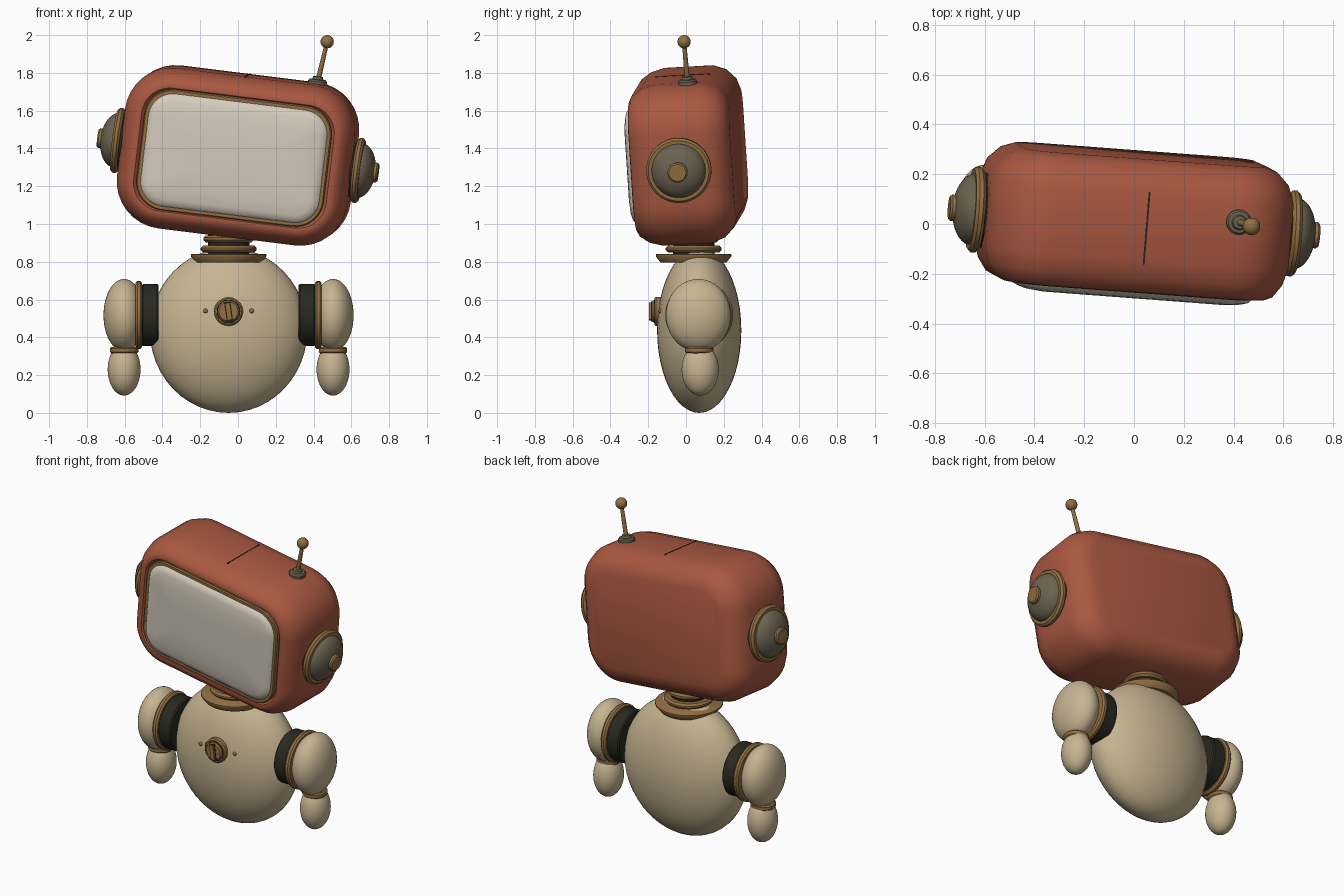
import bpy, bmesh, math
from mathutils import Matrix, Vector, Euler

if "Cube" in bpy.data.objects:
    bpy.data.objects.remove(bpy.data.objects["Cube"])


def mat(name, r, g, b):
    m = bpy.data.materials.new(name)
    m.diffuse_color = (r, g, b, 1)
    m.use_nodes = True
    m.node_tree.nodes["Principled BSDF"].inputs["Base Color"].default_value = m.diffuse_color
    return m


RED = mat("brick_red", .40, .098, .053)
CREAM = mat("warm_cream", .57, .46, .285)
BRASS = mat("brass", .285, .16, .055)
SCREEN = mat("pale_screen", .68, .61, .52)
GREY = mat("olive_grey", .15, .125, .08)
DARK = mat("near_black", .022, .022, .015)


def finish(bm, name, material, matrix=Matrix(), angle=40):
    bmesh.ops.recalc_face_normals(bm, faces=bm.faces)
    me = bpy.data.meshes.new(name)
    bm.to_mesh(me)
    bm.free()
    me.materials.append(material)
    ob = bpy.data.objects.new(name, me)
    bpy.context.collection.objects.link(ob)
    ob.matrix_world = matrix
    bpy.ops.object.select_all(action='DESELECT')
    ob.select_set(True)
    bpy.context.view_layer.objects.active = ob
    bpy.ops.object.shade_smooth_by_angle(angle=math.radians(angle))
    return ob


def skin(bm, rings):
    """Bridge rings of equal length and cap both ends."""
    n = len(rings[0])
    vs = [[bm.verts.new(p) for p in ring] for ring in rings]
    for a, b in zip(vs, vs[1:]):
        for i in range(n):
            j = (i + 1) % n
            bm.faces.new((a[i], a[j], b[j], b[i]))
    bm.faces.new(vs[0])
    bm.faces.new(vs[-1])


def rounded_slab(name, w, h, r, layers, material, matrix):
    """Rounded rectangle in xz, lofted through (y, inset) layers."""
    rings = []
    for y, d in layers:
        rr = max(r - d, .03)
        cx, cz = w / 2 - d - rr, h / 2 - d - rr
        ring = []
        for k, (sx, sz) in enumerate(((1, 1), (-1, 1), (-1, -1), (1, -1))):
            for s in range(9):
                a = (k + s / 8) * math.pi / 2
                ring.append((sx * cx + rr * math.cos(a), y, sz * cz + rr * math.sin(a)))
        rings.append(ring)
    bm = bmesh.new()
    skin(bm, rings)
    return finish(bm, name, material, matrix)


def lathe(name, profile, material, matrix, n=40):
    """Spin (radius, height) points about local z."""
    bm = bmesh.new()
    skin(bm, [[(r * math.cos(t * math.tau / n), r * math.sin(t * math.tau / n), z)
               for t in range(n)] for r, z in profile])
    return finish(bm, name, material, matrix)


def disc(name, r, z0, z1, material, matrix, b=.008):
    lathe(name, [(r - b, z0), (r, z0 + b), (r, z1 - b), (r - b, z1)], material, matrix)


def ellipsoid(name, centre, radii, material):
    bm = bmesh.new()
    bmesh.ops.create_uvsphere(bm, u_segments=40, v_segments=24, radius=1)
    bmesh.ops.scale(bm, vec=radii, verts=bm.verts)
    return finish(bm, name, material, Matrix.Translation(centre), 60)


def box(name, centre, size, material, matrix):
    bm = bmesh.new()
    bmesh.ops.create_cube(bm, size=1)
    bmesh.ops.scale(bm, vec=size, verts=bm.verts)
    return finish(bm, name, material, matrix @ Matrix.Translation(centre))


def along(direction, origin):
    q = Vector(direction).to_track_quat('Z', 'Y')
    return Matrix.Translation(origin) @ q.to_matrix().to_4x4()


# Tilted head with rounded rims
HEAD = Matrix.Translation((0, .01, 1.363)) @ Euler(
    [math.radians(a) for a in (3.2, 7.1, -4.3)]).to_matrix().to_4x4()
rounded_slab("head_shell", 1.23, .856, .25,
             [(-.24, .12), (-.262, .10), (-.264, .085), (-.25, .055), (-.2, .02), (-.13, 0),
              (.13, 0), (.2, .025), (.25, .075), (.27, .13)], RED, HEAD)
rounded_slab("screen_trim", 1.0, .645, .15,
             [(-.2, 0), (-.262, 0), (-.268, .006), (-.268, .03)], BRASS, HEAD)
rounded_slab("screen", .955, .60, .13,
             [(-.2, 0), (-.268, 0), (-.282, .012), (-.29, .04), (-.297, .1), (-.301, .2)],
             SCREEN, HEAD)
box("top_seam", (0, 0, .425), (.007, .29, .009), DARK, HEAD)

# Ears on both ends of the head
for side, s in (("left", -1), ("right", 1)):
    M = HEAD @ along((s, 0, 0), (0, 0, 0))
    disc(side + "_ear_spacer", .15, .57, .63, DARK, M)
    disc(side + "_ear_ring", .173, .622, .662, BRASS, M, .012)
    dome = [(.145 * math.cos(a), .65 + .085 * math.sin(a))
            for a in [i * math.pi / 20 for i in range(10)]]
    lathe(side + "_ear_dome", dome, GREY, M)
    disc(side + "_ear_knob", .053, .71, .75, BRASS, M)

# Antenna
base, tip = Vector((.42, .008, 1.745)), Vector((.472, -.01, 1.965))
A = along(tip - base, base)
up = HEAD @ Matrix.Translation((0, 0, 0))
B = Matrix.Translation(base) @ HEAD.to_quaternion().to_matrix().to_4x4()
lathe("antenna_base", [(.05, -.03), (.05, .012), (.043, .02), (.03, .022), (.026, .035), (.014, .038)],
      GREY, B)
lathe("antenna_rod", [(.014, 0), (.011, (tip - base).length)], BRASS, A, 16)
ellipsoid("antenna_ball", tip, (.035, .035, .035), BRASS)

# Body and stacked neck collars
CX, CY = -.05, .07
ellipsoid("body", (CX, CY, .437), (.417, .223, .437), CREAM)
N = Matrix.Translation((CX, .04, 0))
lathe("neck_flange", [(.16, .795), (.175, .797), (.2, .828), (.2, .838), (.195, .842)], BRASS, N)
disc("neck_core", .11, .82, 1.0, DARK, N)
disc("neck_ring_lower", .148, .85, .885, BRASS, N, .012)
disc("neck_ring_upper", .133, .902, .94, BRASS, N, .012)

# Chest dial with side studs
D = along((0, -1, 0), (CX, 0, .537))
disc("chest_dial", .076, .1, .168, BRASS, D)
disc("chest_dial_gap", .062, .15, .170, DARK, D, .001)
disc("chest_dial_face", .058, .15, .182, BRASS, D)
T = Matrix.Translation((CX, 0, .537)) @ Matrix.Rotation(math.radians(-8), 4, 'Y')
box("dial_groove", (0, -.18, 0), (.034, .008, .1), DARK, T)
box("dial_handle", (0, -.186, 0), (.026, .022, .092), BRASS, T)
for s in (-1, 1):
    ellipsoid("chest_stud", (CX + s * .122, -.136, .54), (.012, .012, .012), BRASS)

# Arms: shoulder joint, ring, upper arm, elbow and forearm
for side, s in (("left", -1), ("right", 1)):
    M = along((s, 0, 0), (CX, CY, .518))
    disc(side + "_shoulder_joint", .165, .37, .46, DARK, M)
    disc(side + "_shoulder_ring", .18, .457, .493, BRASS, M, .01)
    x = CX + s * .553
    ellipsoid(side + "_upper_arm", (x, CY - .005, .517), (.109, .172, .192), CREAM)
    disc(side + "_elbow", .075, .315, .35, BRASS, Matrix.Translation((x, CY, 0)))
    ellipsoid(side + "_forearm", (x, CY + .005, .23), (.087, .098, .138), CREAM)
